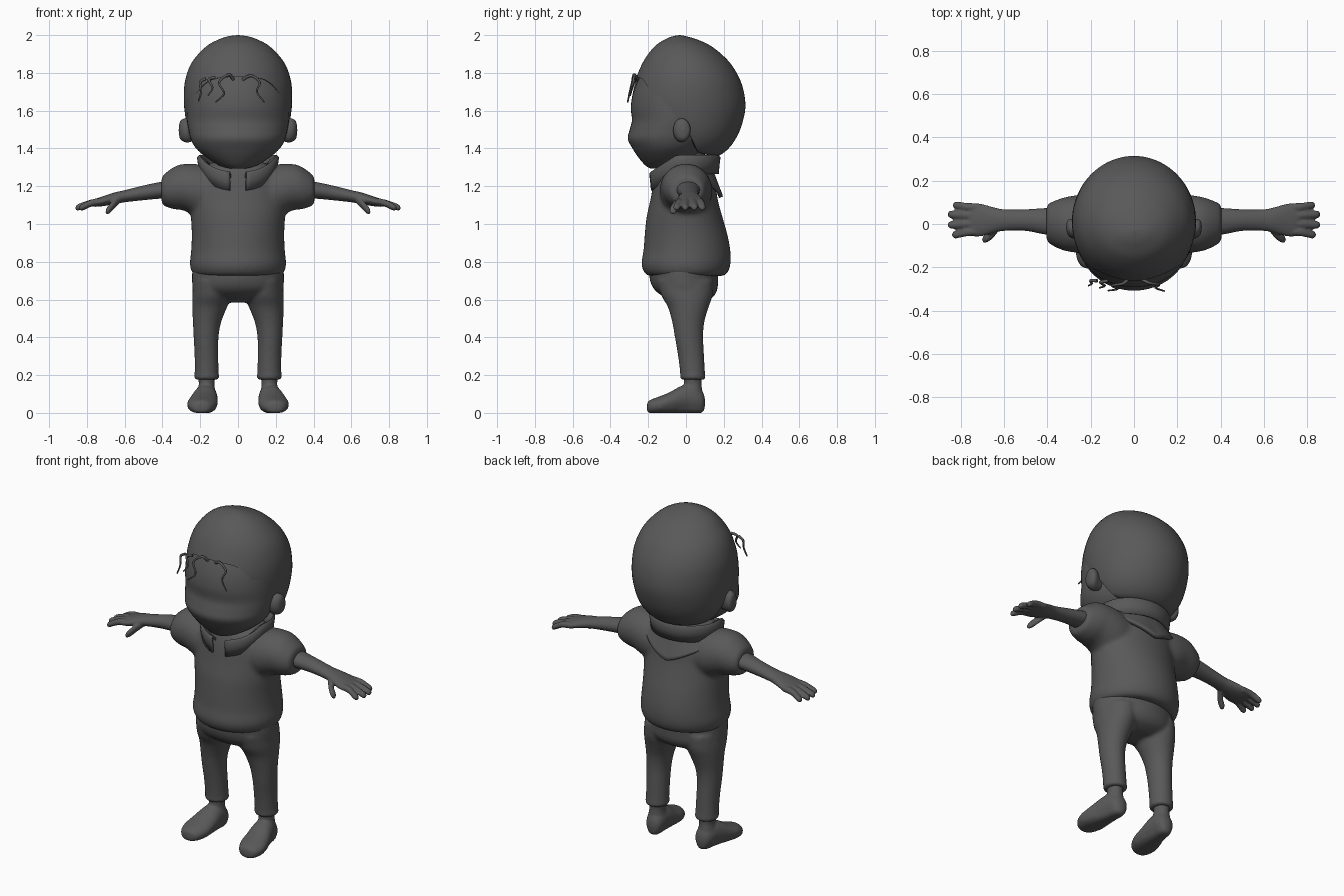
import bpy, bmesh, math
from mathutils import Vector

grey = bpy.data.materials.new("dark grey")
grey.diffuse_color = (0.1, 0.1, 0.1, 1)


def spline(rows, n):
    """Resample rows with a Catmull-Rom curve, n steps per span."""
    out = []
    for i in range(len(rows) - 1):
        p = [rows[max(i - 1, 0)], rows[i], rows[i + 1], rows[min(i + 2, len(rows) - 1)]]
        for k in range(n):
            t = k / n
            out.append([0.5 * (2 * b + (c - a) * t + (2 * a - 5 * b + 4 * c - d) * t * t
                        + (3 * b - a - 3 * c + d) * t ** 3) for a, b, c, d in zip(*p)])
    return out + [list(rows[-1])]


def skin(bm, rings, closed=True, caps=True):
    """Join rows of points into a surface."""
    vs = [[bm.verts.new(p) for p in r] for r in rings]
    n = len(vs[0])
    for a, b in zip(vs, vs[1:]):
        for i in range(n if closed else n - 1):
            j = (i + 1) % n
            bm.faces.new((a[i], a[j], b[j], b[i]))
    if caps:
        bm.faces.new(vs[0])
        bm.faces.new(vs[-1])


def loft(bm, rows, axis="z", n=4, sides=32):
    """Rows are (position along axis, centre a, centre b, radius a, radius b)."""
    rings = []
    for t, a, b, ra, rb in spline(rows, n):
        ring = []
        for i in range(sides):
            w = math.tau * i / sides
            u, v = a + max(ra, .002) * math.cos(w), b + max(rb, .002) * math.sin(w)
            ring.append({"z": (u, v, t), "x": (t, u, v), "y": (u, t, v)}[axis])
        rings.append(ring)
    skin(bm, rings)


def finish(name, bm, mirror=False, voxel=0, smooth=0, thick=0, angle=50):
    bmesh.ops.recalc_face_normals(bm, faces=bm.faces)
    me = bpy.data.meshes.new(name)
    bm.to_mesh(me)
    bm.free()
    ob = bpy.data.objects.new(name, me)
    bpy.context.collection.objects.link(ob)
    me.materials.append(grey)
    if thick:
        ob.modifiers.new("thickness", "SOLIDIFY").thickness = thick
    if mirror:
        ob.modifiers.new("mirror", "MIRROR").use_mirror_merge = False
    if voxel:
        m = ob.modifiers.new("blend", "REMESH")
        m.mode, m.voxel_size, m.use_smooth_shade = "VOXEL", voxel, True
        m = ob.modifiers.new("soften", "SMOOTH")
        m.factor, m.iterations = 0.5, smooth
    bpy.context.view_layer.objects.active = ob
    ob.select_set(True)
    bpy.ops.object.shade_smooth_by_angle(angle=math.radians(angle))
    ob.select_set(False)
    return ob


def lerp(table, x):
    for (a, *p), (b, *q) in zip(table, table[1:]):
        if x <= b:
            t = max(0, (x - a) / (b - a))
            return [u + (v - u) * t for u, v in zip(p, q)]
    return table[-1][1:]


# Head: height, front y, back y, half width
face_rows = [(1.295, -.19, -.05, .05), (1.31, -.215, 0, .10), (1.35, -.25, .05, .165), (1.40, -.283, .10, .222),
             (1.45, -.308, .14, .25), (1.50, -.298, .16, .262), (1.55, -.286, .18, .27),
             (1.62, -.292, .2, .273), (1.70, -.278, .2, .27), (1.78, -.245, .2, .255), (1.86, -.19, .15, .2)]
bm = bmesh.new()
loft(bm, [(z, 0, (f + b) / 2, w, (b - f) / 2) for z, f, b, w in face_rows], sides=48)
finish("face", bm)

# Hair cap: rings run from the crown down to the hairline, then tuck inside
cap = [(1.35, -.10, .15, .14), (1.38, -.15, .205, .19), (1.43, -.2, .25, .235), (1.5, -.25, .287, .265),
       (1.6, -.285, .313, .283), (1.68, -.29, .31, .287), (1.76, -.268, .288, .28), (1.84, -.236, .243, .253),
       (1.90, -.2, .187, .21), (1.95, -.155, .12, .155), (1.98, -.105, .05, .095), (1.994, -.07, 0, .05), (2, -.035, -.03, .004)]
cap = spline(cap, 6)
hairline = [(0, 1.78), (30, 1.765), (48, 1.70), (64, 1.615), (78, 1.56), (86, 1.52), (94, 1.43), (108, 1.375), (180, 1.355)]
hairline = spline(hairline, 6)
rings = []
for k in range(35):
    t = min(k, 32) / 32
    ring = []
    for i in range(72):
        w = math.tau * i / 72
        d = abs(math.degrees(w)) if w <= math.pi else 360 - math.degrees(w)
        low = lerp(hairline, d)[0]
        z = low + (2 - low) * math.cos(t * math.pi / 2) ** 1.2
        f, b, r = lerp(cap, z)
        s = (1, .965, .9)[max(0, k - 32)]
        ring.append((r * s * math.sin(w), (f + b) / 2 - (b - f) / 2 * s * math.cos(w), z))
    rings.append(ring)
bm = bmesh.new()
skin(bm, rings)
finish("hair", bm)

# Forehead curls
curls = [[(-.17, -.262, 1.77), (-.20, -.262, 1.75), (-.195, -.275, 1.70), (-.21, -.285, 1.65)],
         [(-.12, -.262, 1.775), (-.155, -.27, 1.765), (-.135, -.285, 1.72), (-.16, -.295, 1.68)],
         [(-.025, -.25, 1.765), (-.05, -.275, 1.79), (-.10, -.285, 1.75), (-.075, -.3, 1.69), (-.12, -.308, 1.645)],
         [(.025, -.25, 1.765), (.07, -.272, 1.785), (.115, -.28, 1.75), (.10, -.295, 1.70), (.14, -.31, 1.645)]]
for k, pts in enumerate(curls):
    cu = bpy.data.curves.new(f"curl_{k + 1}", "CURVE")
    cu.dimensions, cu.bevel_depth, cu.bevel_resolution, cu.use_fill_caps = "3D", .0085, 2, True
    path = spline(pts, 6)
    sp = cu.splines.new("POLY")
    sp.points.add(len(path) - 1)
    for i, (p, q) in enumerate(zip(sp.points, path)):
        p.co, p.radius = (*q, 1), 1 - .6 * i / len(path)
    cu.materials.append(grey)
    bpy.context.collection.objects.link(bpy.data.objects.new(cu.name, cu))

# Ears
bm = bmesh.new()
loft(bm, [(.235, -.02, 1.49, .03, .05), (.265, -.025, 1.495, .042, .063), (.29, -.02, 1.497, .044, .06),
          (.308, -.015, 1.497, .03, .043), (.314, -.012, 1.497, 0, 0)], "x", sides=24)
finish("ear", bm, mirror=True)

# Neck
bm = bmesh.new()
loft(bm, [(1.15, 0, 0, .12, .11), (1.25, 0, 0, .105, .1), (1.38, 0, 0, .1, .1)])
finish("neck", bm)

# Shirt body with blended sleeves
bm = bmesh.new()
loft(bm, [(.725, 0, 0, .225, .20), (.745, 0, 0, .245, .222), (.79, 0, 0, .255, .236), (.86, 0, .005, .248, .23), (.95, 0, 0, .245, .218),
          (1.04, 0, -.008, .25, .2), (1.13, 0, -.01, .255, .178), (1.21, 0, -.008, .25, .165),
          (1.27, 0, -.005, .235, .15), (1.31, 0, -.005, .18, .13), (1.33, 0, -.005, .12, .10)], sides=48)
for s in (1, -1):
    loft(bm, [(s * .10, 0, 1.16, .13, .12), (s * .2, 0, 1.175, .14, .14), (s * .29, 0, 1.195, .13, .123),
              (s * .34, 0, 1.19, .118, .112), (s * .39, .003, 1.18, .095, .085), (s * .405, .005, 1.178, .08, .07)], "x")
finish("shirt", bm, voxel=.012, smooth=8, angle=60)

# Collar: open at the front, folded outward, sweeping up to the back
bm = bmesh.new()
rows = []
for i in range(49):
    w = math.radians(-168 + 336 * i / 48)
    c, e = math.cos(w), abs(math.sin(w))
    up = .5 + .5 * min(1, (c + 1) * 1.1)
    top = 1.275 + .09 * min(1, (c + 1) * 1.3)
    prof = [(.13, top - .07), (.165, top - .02), (.195, top), (.205, top - .012), (.20, top - .05), (.195, top - .1)]
    rows.append([(r * math.sin(w) * 1.06, r * c * .93 - .008, z) for r, z in prof])
skin(bm, rows, closed=False, caps=False)
finish("collar", bm, thick=.012, angle=70)

# Hood flap: a pointed fold hanging down the back
bm = bmesh.new()
rows = []
for i in range(25):
    u = -1 + i / 12
    a = abs(u)
    row = []
    for k in range(9):
        v = k / 8
        z = 1.31 - v * (.165 - .11 * a ** 1.2)
        row.append((u * .235, .135 + .06 * v - .13 * a ** 2.2, z))
    rows.append(row)
skin(bm, rows, closed=False, caps=False)
finish("hood_flap", bm, thick=.022, angle=70)

# Arms with hands, blended into one skin
bm = bmesh.new()
loft(bm, [(.3, .01, 1.19, .06, .05), (.40, .012, 1.18, .062, .045), (.50, .018, 1.165, .05, .039),
          (.60, .018, 1.147, .05, .032), (.65, .018, 1.137, .06, .031), (.71, .018, 1.122, .076, .027),
          (.755, .018, 1.112, .074, .021), (.775, .018, 1.107, .06, .012)], "x")
for y0, y1, tip in ((.078, .086, .838), (.040, .044, .862), (.0, -.004, .862), (-.037, -.049, .842)):
    loft(bm, [(.71, y0, 1.12, .017, .017), (.77, y0, 1.113, .0195, .019), (tip - .02, y1, 1.09, .018, .018),
              (tip - .005, y1, 1.085, .012, .012), (tip, y1, 1.084, 0, 0)], "x", sides=16)
loft(bm, [(.62, -.005, 1.135, .02, .02), (.65, -.04, 1.11, .023, .024), (.675, -.062, 1.085, .021, .025),
          (.695, -.07, 1.068, .017, .018), (.702, -.072, 1.064, 0, 0)], "x", sides=16)
finish("arm", bm, mirror=True, voxel=.006, smooth=4, angle=60)

# Trousers: hips and two legs blended together
bm = bmesh.new()
loft(bm, [(.585, 0, .02, .11, .07), (.61, 0, .015, .19, .125), (.65, 0, 0, .237, .165), (.70, 0, -.01, .243, .18), (.78, 0, -.012, .242, .185)], sides=48)
for s in (1, -1):
    loft(bm, [(.175, s * .166, .038, .058, .062), (.19, s * .166, .036, .067, .068), (.21, s * .166, .035, .064, .066), (.3, s * .167, .027, .063, .069),
              (.4, s * .169, .016, .066, .075), (.48, s * .164, .012, .075, .085), (.56, s * .15, .012, .092, .108),
              (.62, s * .14, .005, .102, .135), (.7, s * .135, -.005, .10, .15)])
finish("trousers", bm, voxel=.01, smooth=6, angle=60)

# Shoes, toes turned slightly outward
bm = bmesh.new()
loft(bm, [(-.207, .196, .03, .01, .012), (-.2, .195, .034, .042, .028), (-.175, .194, .038, .065, .037),
          (-.13, .19, .046, .08, .045), (-.08, .184, .057, .077, .056), (-.03, .176, .071, .069, .07),
          (.02, .17, .078, .06, .077), (.06, .166, .07, .053, .069), (.09, .164, .06, .038, .05), (.102, .163, .055, .008, .012)], "y")
for v in bm.verts:
    v.co.z = max(v.co.z, .006) if v.co.y < .08 else v.co.z
for v in bm.verts:
    v.co.z = max(0, v.co.z - .006 * (v.co.z < .03))
loft(bm, [(.08, .168, .03, .055, .06), (.13, .167, .035, .045, .05), (.16, .166, .036, .042, .046), (.22, .166, .036, .05, .052)])
finish("shoe", bm, mirror=True, voxel=.008, smooth=5, angle=60)
